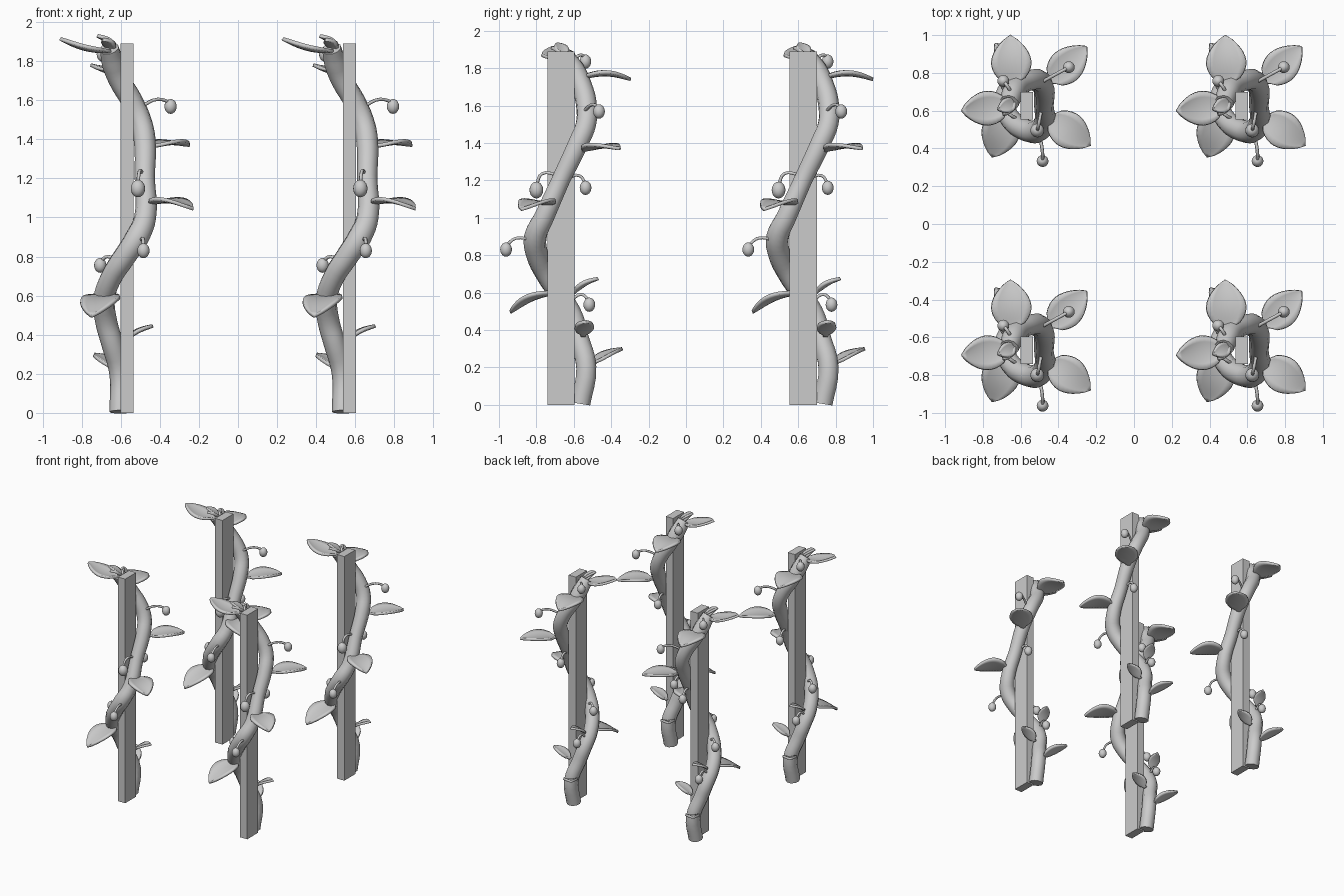
import bpy, math
from mathutils import Vector

if "Cube" in bpy.data.objects:
    bpy.data.objects.remove(bpy.data.objects["Cube"])

parts = []


def add_mesh(name, verts, faces, smooth=True):
    me = bpy.data.meshes.new(name)
    me.from_pydata(verts, [], faces)
    me.polygons.foreach_set("use_smooth", [smooth] * len(me.polygons))
    ob = bpy.data.objects.new(name, me)
    bpy.context.collection.objects.link(ob)
    parts.append(ob)
    return ob


def tube(name, pts, radius, res=3):
    # round tube along smooth points (x, y, z, optional radius factor)
    cu = bpy.data.curves.new(name, 'CURVE')
    cu.dimensions = '3D'
    cu.bevel_depth = radius
    cu.bevel_resolution = res
    cu.resolution_u = 4
    cu.use_fill_caps = True
    sp = cu.splines.new('BEZIER')
    sp.bezier_points.add(len(pts) - 1)
    for bp, p in zip(sp.bezier_points, pts):
        bp.co = p[:3]
        bp.radius = p[3] if len(p) > 3 else 1
        bp.handle_left_type = bp.handle_right_type = 'AUTO'
    ob = bpy.data.objects.new(name, cu)
    bpy.context.collection.objects.link(ob)
    parts.append(ob)


def leaf(name, base, tip, width, arch=0.02, cup=0.15):
    # pointed blade from base to tip, arched along its length and cupped across
    base, tip = Vector(base), Vector(tip)
    axis = tip - base
    side = axis.cross(Vector((0, 0, 1))).normalized()
    up = side.cross(axis).normalized()
    n, m = 12, 6
    verts, faces = [], []
    for i in range(n + 1):
        t = i / n
        w = width / 2 * max(0.02, math.sin(math.pi * t ** 0.9) ** 0.75)
        if t < 0.1:
            w = max(w * 0.6, 0.012)
        for j in range(m + 1):
            s = j / m * 2 - 1
            h = arch * math.sin(math.pi * t) + cup * w * (s * s - 0.5)
            verts.append(base + axis * t + side * (s * w) + up * h)
    for i in range(n):
        for j in range(m):
            a = i * (m + 1) + j
            faces.append((a, a + 1, a + m + 2, a + m + 1))
    ob = add_mesh(name, verts, faces)
    sol = ob.modifiers.new("thickness", 'SOLIDIFY')
    sol.thickness = 0.018
    sol.offset = 0


def berry(name, start, mid, end, r):
    # bent stalk with an egg-shaped berry
    tube(name + "_stalk", [start, mid, (end[0], end[1], end[2] + r * 0.6)], 0.009, 1)
    bpy.ops.mesh.primitive_uv_sphere_add(segments=16, ring_count=10, radius=r, location=end)
    ob = bpy.context.object
    ob.name = name
    ob.scale = (0.92, 0.92, 1.12)
    bpy.ops.object.shade_smooth()
    parts.append(ob)


# square-cut post
bpy.ops.mesh.primitive_cube_add(size=1, location=(-0.567, -0.668, 0.945))
post = bpy.context.object
post.name = "post"
post.scale = (0.067, 0.146, 1.89)
parts.append(post)

# vine stem winding round the post
tube("vine_stem", [
    (-0.602, -0.565, 0.005), (-0.602, -0.533, 0.2), (-0.645, -0.575, 0.36),
    (-0.675, -0.605, 0.47), (-0.685, -0.67, 0.58), (-0.645, -0.75, 0.70),
    (-0.58, -0.795, 0.80, 1.05), (-0.515, -0.805, 0.90, 1.1), (-0.475, -0.76, 1.0),
    (-0.477, -0.67, 1.2, 0.92), (-0.478, -0.575, 1.4), (-0.50, -0.535, 1.5),
    (-0.545, -0.532, 1.6), (-0.605, -0.557, 1.7), (-0.64, -0.60, 1.79, 1.05),
    (-0.66, -0.655, 1.865, 0.9)], 0.056)

# large leaves
leaf("leaf_back", (-0.645, -0.57, 1.745), (-0.655, -0.295, 1.74), 0.21, 0.03)
leaf("leaf_right_back", (-0.455, -0.55, 1.36), (-0.25, -0.355, 1.37), 0.18)
leaf("leaf_right_front", (-0.46, -0.72, 1.07), (-0.23, -0.88, 1.045), 0.19, 0.03)
leaf("leaf_left_front", (-0.66, -0.67, 0.60), (-0.75, -0.94, 0.495), 0.20, 0.03)
leaf("leaf_left_top", (-0.65, -0.67, 1.85), (-0.91, -0.695, 1.915), 0.18, -0.015)

# small leaves and top buds
leaf("small_leaf_low", (-0.615, -0.50, 0.22), (-0.735, -0.34, 0.30), 0.11, 0.012)
leaf("small_leaf_right", (-0.58, -0.55, 0.37), (-0.435, -0.535, 0.445), 0.10, 0.012)
leaf("small_leaf_mid", (-0.68, -0.60, 0.60), (-0.64, -0.47, 0.675), 0.09, 0.012)
leaf("top_bud_leaf", (-0.63, -0.65, 1.86), (-0.72, -0.69, 1.93), 0.08, 0.012)
leaf("top_bud_leaf", (-0.64, -0.63, 1.85), (-0.69, -0.72, 1.91), 0.07, 0.012)

# berries on stalks
berry("berry_upper", (-0.50, -0.55, 1.565), (-0.41, -0.50, 1.605), (-0.345, -0.465, 1.568), 0.034)
berry("berry_front", (-0.49, -0.69, 1.23), (-0.505, -0.77, 1.235), (-0.512, -0.80, 1.148), 0.04)
berry("berry_low_front", (-0.50, -0.82, 0.88), (-0.485, -0.91, 0.89), (-0.484, -0.962, 0.83), 0.034)
berry("berry_back", (-0.49, -0.64, 1.21), (-0.50, -0.57, 1.225), (-0.50, -0.537, 1.16), 0.034)
berry("berry_left", (-0.62, -0.74, 0.77), (-0.665, -0.71, 0.80), (-0.705, -0.68, 0.755), 0.034)
berry("berry_top", (-0.645, -0.61, 1.83), (-0.67, -0.565, 1.87), (-0.692, -0.538, 1.835), 0.034)
berry("berry_low_back", (-0.68, -0.62, 0.55), (-0.67, -0.56, 0.59), (-0.665, -0.517, 0.535), 0.034)

# repeat the post and vine on the other three corners
for dx, dy in ((1.138, 0), (0, 1.295), (1.138, 1.295)):
    for ob in list(parts):
        dup = ob.copy()
        dup.location = ob.location + Vector((dx, dy, 0))
        bpy.context.collection.objects.link(dup)
